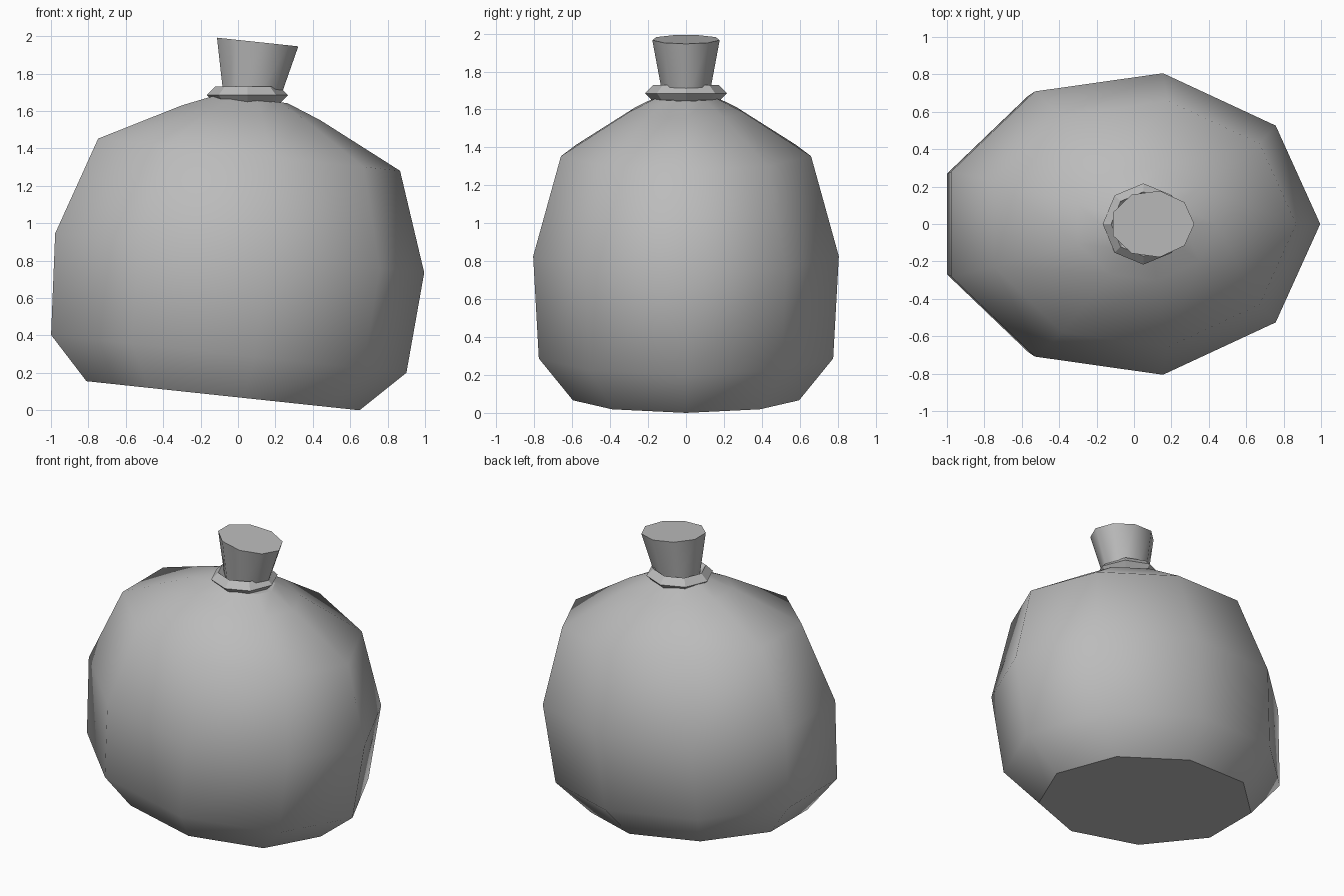
import bpy, bmesh, math
from mathutils import Matrix

if "Cube" in bpy.data.objects:
    bpy.data.objects.remove(bpy.data.objects["Cube"])

grey = bpy.data.materials.new("plain grey")
grey.diffuse_color = (0.5, 0.5, 0.5, 1)
grey.use_nodes = True
grey.node_tree.nodes["Principled BSDF"].inputs["Base Color"].default_value = grey.diffuse_color

TILT = math.radians(6.08)
# Tilted axis frame: origin at the centre of the base, flattened front to back
FRAME = (Matrix.Translation((-0.103, 0, 0.0803)) @ Matrix.Rotation(TILT, 4, 'Y')
         @ Matrix.Diagonal((1, 0.8, 1, 1)))


def finish(name, bm):
    bmesh.ops.recalc_face_normals(bm, faces=bm.faces)
    mesh = bpy.data.meshes.new(name)
    bm.to_mesh(mesh)
    bm.free()
    mesh.materials.append(grey)
    obj = bpy.data.objects.new(name, mesh)
    bpy.context.collection.objects.link(obj)
    return obj


def lathe(name, profile, sides=9):
    """Stack of nine-sided rings (radius, height), capped at both ends."""
    bm = bmesh.new()
    rings = []
    for r, h in profile:
        rings.append([bm.verts.new((r * math.cos(2 * math.pi * i / sides),
                                    r * math.sin(2 * math.pi * i / sides), h))
                      for i in range(sides)])
    for a, b in zip(rings, rings[1:]):
        for i in range(sides):
            j = (i + 1) % sides
            bm.faces.new((a[i], a[j], b[j], b[i])).smooth = True
    caps = [bm.faces.new(rings[0][::-1]), bm.faces.new(rings[-1])]
    for cap in caps:
        for e in cap.edges:
            e.smooth = False
    bm.transform(FRAME)
    return finish(name, bm)


# Round flask body
lathe("flask_body", [(0.757, 0), (0.985, 0.226), (1.023, 0.768),
                     (0.837, 1.296), (0.384, 1.52), (0.2, 1.592)])

# Flared stopper
lathe("stopper", [(0.15, 1.58), (0.2255, 1.90)])

# Level eight-sided collar with a diamond section
bm = bmesh.new()
N = 8
rings = []
for i in range(N):
    a = 2 * math.pi * i / N
    rings.append([bm.verts.new((0.05 + r * math.cos(a), r * math.sin(a), z))
                  for r, z in ((0.217, 1.685), (0.172, 1.73), (0.127, 1.685), (0.172, 1.64))])
for i in range(N):
    p, q = rings[i], rings[(i + 1) % N]
    for k in range(4):
        m = (k + 1) % 4
        bm.faces.new((p[k], q[k], q[m], p[m]))
finish("neck_collar", bm)
